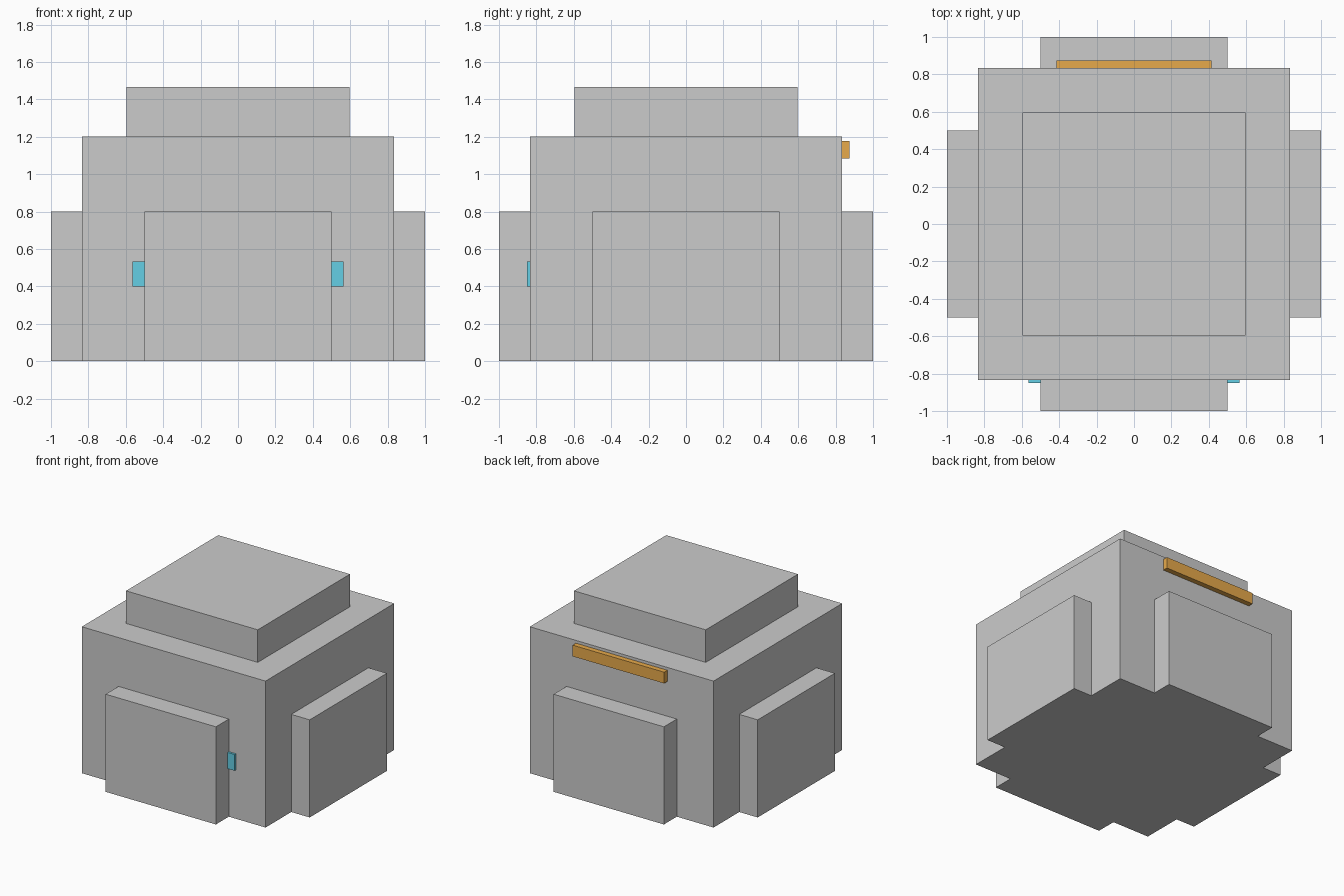
import bpy
import bmesh
from mathutils import Matrix, Vector

if "Cube" in bpy.data.objects:
    bpy.data.objects.remove(bpy.data.objects["Cube"])


def material(name, color):
    mat = bpy.data.materials.new(name)
    mat.diffuse_color = color
    mat.use_nodes = True
    mat.node_tree.nodes["Principled BSDF"].inputs["Base Color"].default_value = mat.diffuse_color
    return mat


def box(name, low, high, mat=None):
    """Flat-faced box between two opposite corners."""
    low, high = Vector(low), Vector(high)
    size = high - low
    bm = bmesh.new()
    bmesh.ops.create_cube(bm, size=1.0, matrix=Matrix.Diagonal((*size, 1.0)))
    mesh = bpy.data.meshes.new(name)
    bm.to_mesh(mesh)
    bm.free()
    obj = bpy.data.objects.new(name, mesh)
    obj.location = (low + high) / 2
    bpy.context.collection.objects.link(obj)
    if mat:
        mesh.materials.append(mat)
    return obj


cyan = material("cyan", (0.13, 0.62, 0.78, 1))
orange = material("orange", (0.80, 0.40, 0.07, 1))

W = 0.833  # half width of the body

# Main block and raised top
box("body", (-W, -W, 0), (W, W, 1.2))
box("top_block", (-0.597, -0.597, 1.2), (0.597, 0.597, 1.467))

# One raised panel on each side
for s, side, face in ((-1, "left", "front"), (1, "right", "back")):
    a, b = sorted((s * W, s * 1.0))
    box(side + "_panel", (a, -0.5, 0), (b, 0.5, 0.8))
    box(face + "_panel", (-0.5, a, 0), (0.5, b, 0.8))

# Small lights tucked partly behind the front panel
for s, side in ((-1, "left"), (1, "right")):
    a, b = sorted((s * 0.433, s * 0.565))
    box(side + "_light", (a, -0.85, 0.4), (b, -0.817, 0.533), cyan)

# Strip across the upper back
box("back_strip", (-0.415, 0.79, 1.085), (0.415, 0.875, 1.177), orange)
